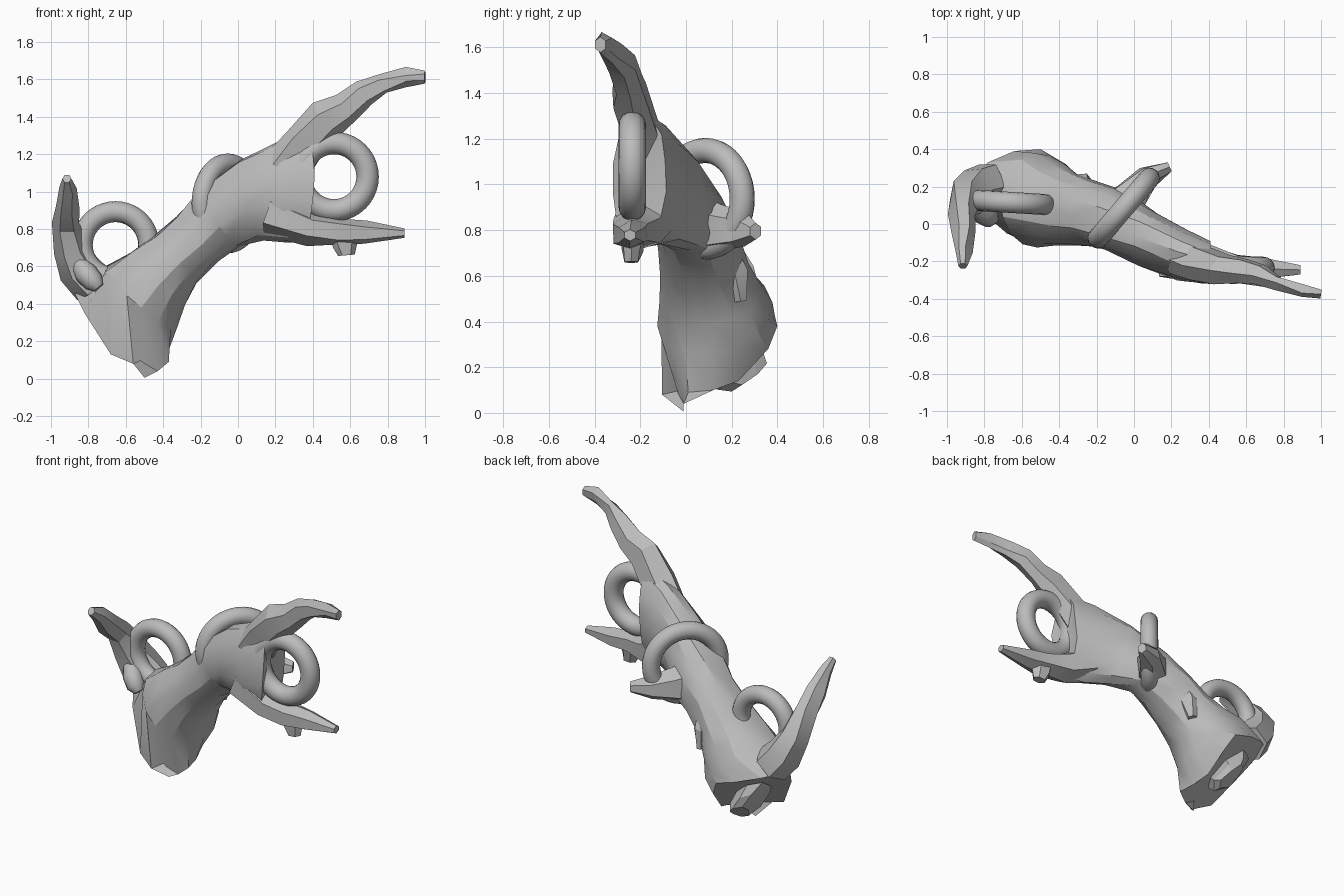
import bpy, bmesh, math, random
from mathutils import Vector

cube = bpy.data.objects.get("Cube")
if cube:
    bpy.data.objects.remove(cube, do_unlink=True)
random.seed(4)

stone = bpy.data.materials.new("stone grey")
stone.use_nodes = True
GREY = (0.5, 0.5, 0.5, 1)
stone.diffuse_color = GREY
stone.node_tree.nodes["Principled BSDF"].inputs["Base Color"].default_value = GREY


def finish(bm, name, angle):
    bmesh.ops.recalc_face_normals(bm, faces=bm.faces)
    mesh = bpy.data.meshes.new(name)
    bm.to_mesh(mesh)
    bm.free()
    mesh.materials.append(stone)
    obj = bpy.data.objects.new(name, mesh)
    bpy.context.collection.objects.link(obj)
    bpy.ops.object.select_all(action='DESELECT')
    obj.select_set(True)
    bpy.context.view_layer.objects.active = obj
    bpy.ops.object.shade_smooth_by_angle(angle=math.radians(angle))


def ellipse(section, sides, jitter=0):
    """Points of an ellipse given as (centre, half axis, half axis)."""
    c, a, b = (Vector(v) for v in section)
    return [c + a * math.cos(t) + b * math.sin(t)
            + Vector([random.uniform(-jitter, jitter) for _ in range(3)])
            for t in (math.tau * n / sides for n in range(sides))]


def loft(name, loops, angle, end_dent=None):
    """Skin a row of point loops and close both ends."""
    bm = bmesh.new()
    rows = [[bm.verts.new(p) for p in loop] for loop in loops]
    sides = len(rows[0])
    for r, s in zip(rows, rows[1:]):
        for n in range(sides):
            m = (n + 1) % sides
            bm.faces.new((r[n], r[m], s[m], s[n]))
    bm.faces.new(rows[0])
    if end_dent:
        mid = bm.verts.new(end_dent)
        for n in range(sides):
            bm.faces.new((rows[-1][n], rows[-1][(n + 1) % sides], mid))
    else:
        bm.faces.new(rows[-1])
    finish(bm, name, angle)


def spike(name, points, flat=0.75, jitter=0.012, sides=6, angle=22):
    """Tapering branch along points of (x, y, z, radius), scaled by flat across y."""
    pts = [Vector(p[:3]) for p in points]
    last = len(pts) - 1
    loops = []
    for i, p in enumerate(pts):
        t = (pts[min(i + 1, last)] - pts[max(i - 1, 0)]).normalized()
        a = t.cross(Vector((0, 1, 0))).normalized()
        b = t.cross(a)
        r = points[i][3]
        loops.append(ellipse((p, a * r, b * r * flat), sides,
                             0 if i in (0, last) else jitter))
    loft(name, loops, angle)


def ring(name, centre, across, major, minor):
    """Torus whose plane holds the z axis and the direction across."""
    x = Vector(across).normalized()
    z = Vector((0, 0, 1))
    side = x.cross(z)
    bm = bmesh.new()
    n, m = 40, 16
    grid = []
    for i in range(n):
        u = math.tau * i / n
        out = x * math.cos(u) + z * math.sin(u)
        grid.append([bm.verts.new(v) for v in
                     ellipse((Vector(centre) + out * major, out * minor, side * minor), m)])
    for i in range(n):
        for j in range(m):
            g, h, k = grid[i], grid[(i + 1) % n], (j + 1) % m
            bm.faces.new((g[j], h[j], h[k], g[k]))
    finish(bm, name, 40)


# Trunk: slanted uneven cut base, narrow neck, tall flattened end
cut_base = [(-.88, .17, .47), (-.86, .25, .48), (-.78, .33, .46), (-.64, .39, .42),
            (-.50, .40, .38), (-.45, .36, .28), (-.42, .23, .14), (-.39, .12, .10),
            (-.37, .01, .09), (-.43, -.01, .04), (-.50, -.01, .005), (-.56, -.105, .08),
            (-.68, -.05, .13), (-.82, .07, .35)]
trunk = [
    ((-.52, .13, .43), (-.19, .02, .17), (.04, .25, .02)),
    ((-.43, .105, .54), (-.145, 0, .14), (.02, .225, 0)),
    ((-.33, .08, .64), (-.115, 0, .125), (0, .20, 0)),
    ((-.22, .05, .75), (-.115, 0, .125), (0, .18, 0)),
    ((-.10, .02, .855), (-.115, 0, .15), (.03, .165, 0)),
    ((.07, -.08, .96), (-.06, .02, .215), (.04, .15, 0)),
    ((.25, -.16, 1.005), (-.02, .01, .275), (.02, .14, 0)),
    ((.40, -.205, 1.03), (.01, 0, .30), (0, .12, 0)),
]
loft("trunk", [cut_base] + [ellipse(s, 14, .009) for s in trunk], 26,
     end_dent=(.375, -.205, 1.03))

# Branches
spike("upper_branch", [(.25, -.175, 1.12, .13), (.355, -.21, 1.25, .112),
                       (.47, -.238, 1.385, .108), (.575, -.255, 1.44, .08),
                       (.68, -.278, 1.52, .07), (.77, -.322, 1.577, .052),
                       (.90, -.36, 1.612, .044), (1.0, -.375, 1.612, .034)], flat=.8)
spike("lower_branch", [(.18, -.165, .88, .12), (.40, -.22, .80, .10),
                       (.55, -.238, .785, .075), (.68, -.242, .78, .058),
                       (.89, -.245, .778, .025)], flat=1.15, jitter=.008)
spike("lower_branch_stub", [(.565, -.23, .80, .08), (.575, -.24, .72, .07),
                            (.58, -.24, .66, .045)])
spike("back_branch", [(-.13, .04, .83, .15), (-.01, .15, .81, .11),
                      (.075, .255, .80, .07), (.19, .305, .795, .036)], flat=.85)
spike("side_branch", [(-.77, .20, .50, .12), (-.85, .18, .59, .115),
                      (-.90, .14, .70, .095), (-.92, .06, .83, .068),
                      (-.912, -.05, .92, .06), (-.915, -.15, 1.02, .046),
                      (-.915, -.225, 1.07, .024)], flat=1.15, jitter=.008)

# Lump on the back of the neck
spike("neck_lump", [(-.27, .18, .71, .05), (-.27, .225, .61, .055),
                    (-.28, .24, .49, .03)], flat=1)

# Broken flake under the cut base
flake = [((-.63, .17, .28), (-.10, .08, .11), (.06, .09, .03)),
         ((-.60, .23, .21), (-.09, .07, .10), (.05, .08, .03)),
         ((-.58, .275, .16), (-.06, .05, .06), (.03, .05, .02))]
loft("base_flake", [ellipse(s, 7, .01) for s in flake], 22)

# Knob where the low ring meets the side branch
spike("ring_knob", [(-.85, .10, .61, .05), (-.81, .06, .56, .062),
                    (-.77, .035, .515, .056), (-.745, .03, .485, .03)],
      flat=1, jitter=0, sides=10, angle=45)

# Rings threaded through the trunk
ring("low_ring", (-.655, .115, .715), (1, -.06, 0), .178, .056)
ring("middle_ring", (-.055, .085, .937), (.65, .76, 0), .212, .055)
ring("end_ring", (.513, -.235, 1.08), (1, 0, 0), .18, .06)
